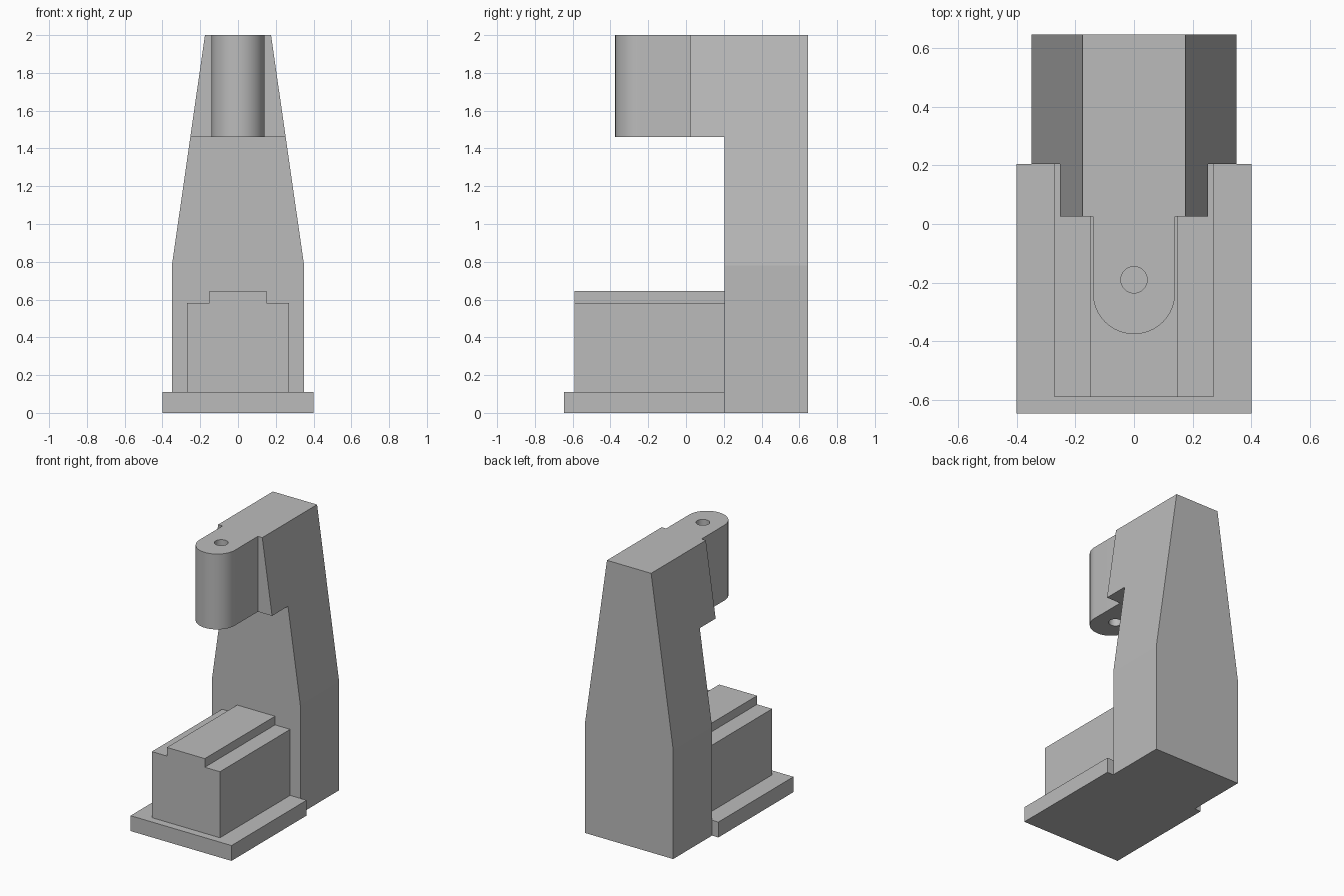
import bpy, bmesh, math
from mathutils import Vector

cube = bpy.data.objects.get("Cube")
if cube:
    bpy.data.objects.remove(cube, do_unlink=True)

# Single cast-metal colour
grey = bpy.data.materials.new("machine_grey")
grey.use_nodes = True
colour = (0.5, 0.5, 0.5, 1)
grey.diffuse_color = colour
grey.node_tree.nodes["Principled BSDF"].inputs["Base Color"].default_value = colour


def prism(name, points, direction):
    """Extrude a closed outline along a direction."""
    bm = bmesh.new()
    face = bm.faces.new([bm.verts.new(p) for p in points])
    out = bmesh.ops.extrude_face_region(bm, geom=[face])
    verts = [v for v in out["geom"] if isinstance(v, bmesh.types.BMVert)]
    bmesh.ops.translate(bm, verts=verts, vec=Vector(direction))
    bmesh.ops.recalc_face_normals(bm, faces=bm.faces)
    mesh = bpy.data.meshes.new(name)
    bm.to_mesh(mesh)
    bm.free()
    mesh.materials.append(grey)
    obj = bpy.data.objects.new(name, mesh)
    bpy.context.collection.objects.link(obj)
    return obj


def front_prism(name, half, y0, y1):
    """Extrude a mirrored (x, z) half outline from y0 to y1."""
    outline = half + [(-x, z) for x, z in reversed(half)]
    return prism(name, [(x, y0, z) for x, z in outline], (0, y1 - y0, 0))


def arc(radius, y, start, end, steps):
    angles = [start + (end - start) * i / steps for i in range(steps + 1)]
    return [(radius * math.cos(a), y + radius * math.sin(a)) for a in angles]


def cut(target, cutter):
    """Subtract the cutter, bake the result and discard the cutter."""
    cutter.hide_render = True
    mod = target.modifiers.new("cut", "BOOLEAN")
    mod.operation = "DIFFERENCE"
    mod.solver = "EXACT"
    mod.object = cutter
    bpy.ops.object.select_all(action="DESELECT")
    bpy.context.view_layer.objects.active = target
    target.select_set(True)
    bpy.ops.object.modifier_apply(modifier=mod.name)
    bpy.data.objects.remove(cutter, do_unlink=True)


# Base plate and stepped work table
front_prism("base_plate", [(0.4, 0), (0.4, 0.11)], -0.645, 0.205)
front_prism("work_table", [(0.27, 0.11), (0.27, 0.583), (0.15, 0.583), (0.15, 0.645)],
            -0.59, 0.205)

# Tapered column with its overhanging arm
column = front_prism("column", [(0.35, 0), (0.35, 0.78), (0.175, 2)], 0.025, 0.645)
cut(column, front_prism("throat_cutter", [(0.6, -0.2), (0.6, 1.46)], -0.2, 0.205))

# Round-nosed spindle head with a through bore
bottom, top = 1.46, 2
nose = [(0.14, 0.025)] + arc(0.14, -0.235, 0, -math.pi, 32) + [(-0.14, 0.025)]
head = prism("spindle_head", [(x, y, bottom) for x, y in nose], (0, 0, top - bottom))
bore = arc(0.045, -0.19, 0, 2 * math.pi, 32)[:-1]
cut(head, prism("bore_cutter", [(x, y, bottom - 0.1) for x, y in bore],
                (0, 0, top - bottom + 0.2)))
bpy.ops.object.shade_smooth_by_angle(angle=math.radians(30))
